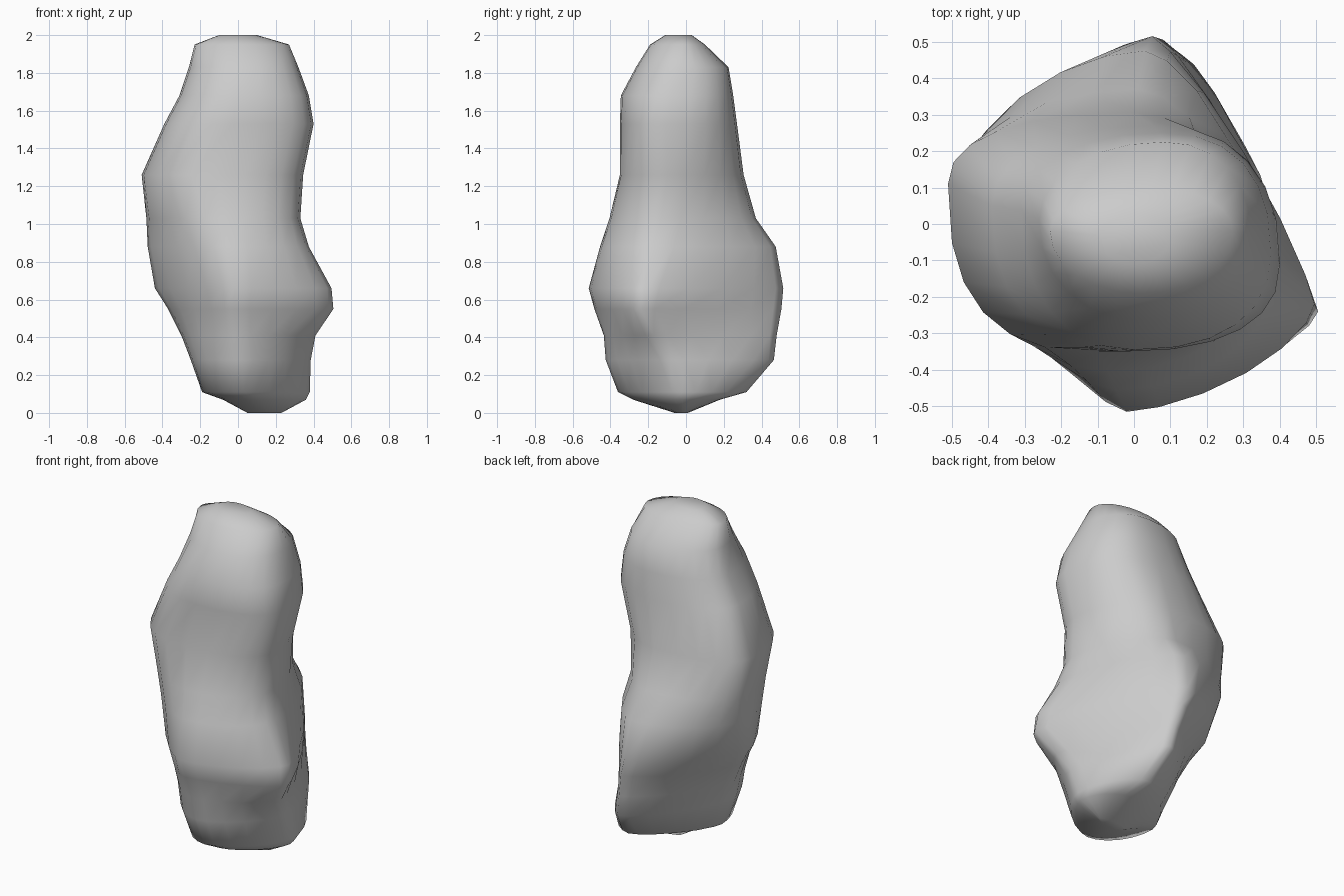
import bpy, bmesh
from math import sin, cos, pi

# Ring extents: z, min x, max x, min y, max y, then where each extreme sits:
# y of the right point, y of the left point, x of the back point, x of the front point
RINGS = [
    (0.00, 0.05, 0.23, -0.06, 0.01, -0.02, -0.02, 0.14, 0.14),
    (0.07, -0.08, 0.36, -0.28, 0.18, -0.02, -0.05, 0.17, 0.08),
    (0.11, -0.19, 0.38, -0.36, 0.32, -0.02, -0.07, 0.16, 0.03),
    (0.28, -0.25, 0.385, -0.425, 0.465, -0.08, -0.06, 0.13, 0.02),
    (0.41, -0.30, 0.41, -0.435, 0.48, -0.17, -0.03, 0.11, 0.00),
    (0.55, -0.37, 0.505, -0.485, 0.505, -0.24, 0.00, 0.08, -0.02),
    (0.66, -0.44, 0.495, -0.515, 0.515, -0.22, 0.03, 0.05, -0.02),
    (0.88, -0.478, 0.375, -0.455, 0.475, -0.18, 0.08, 0.03, -0.05),
    (1.03, -0.485, 0.33, -0.405, 0.37, -0.13, 0.11, 0.01, -0.07),
    (1.26, -0.51, 0.345, -0.35, 0.305, -0.10, 0.11, 0.00, -0.10),
    (1.53, -0.39, 0.40, -0.35, 0.27, -0.11, 0.05, 0.05, -0.03),
    (1.68, -0.31, 0.375, -0.345, 0.25, -0.08, 0.04, 0.07, 0.00),
    (1.83, -0.26, 0.32, -0.265, 0.225, -0.03, 0.01, 0.08, 0.03),
    (1.95, -0.23, 0.27, -0.19, 0.10, -0.02, -0.02, 0.05, 0.02),
    (2.00, -0.10, 0.10, -0.11, 0.03, -0.03, -0.03, 0.00, 0.00),
]
# Corner fullness at key heights: z, back right, back left, front left, front right
FULL = [(0.0, 2.0, 1.4, 2.0, 1.5), (0.3, 1.3, 1.35, 1.8, 1.5),
        (0.6, 1.12, 1.35, 1.3, 1.45), (0.9, 1.6, 1.8, 1.6, 1.9),
        (1.25, 1.9, 2.3, 2.6, 2.3), (1.6, 2.5, 2.1, 2.3, 2.4),
        (2.0, 2.0, 2.0, 2.0, 2.0)]
PER_QUARTER = 6


def fullness(z, quarter):
    for a, b in zip(FULL, FULL[1:]):
        if z <= b[0]:
            t = (z - a[0]) / (b[0] - a[0])
            return a[quarter + 1] * (1 - t) + b[quarter + 1] * t


def ring_points(z, x0, x1, y0, y1, ye, yw, xn, xs):
    east, west, north, south = (x1, ye), (x0, yw), (xn, y1), (xs, y0)
    corners = [(east, north), (west, north), (west, south), (east, south)]
    pts = []
    for q, (side, end) in enumerate(corners):
        cx, cy = end[0], side[1]
        e = 2 / fullness(z, q)
        for i in range(PER_QUARTER):
            a = (q + i / PER_QUARTER) * pi / 2
            c, s = abs(cos(a)), abs(sin(a))
            pts.append((cx + (side[0] - cx) * c ** e,
                        cy + (end[1] - cy) * s ** e, z))
    return pts


# Boulder: stacked rings joined into one skin and closed at both ends
bm = bmesh.new()
loops = [[bm.verts.new(p) for p in ring_points(*r)] for r in RINGS]
n = len(loops[0])
for lo, hi in zip(loops, loops[1:]):
    for i in range(n):
        j = (i + 1) % n
        bm.faces.new((lo[i], lo[j], hi[j], hi[i]))
bm.faces.new(loops[0][::-1])
bm.faces.new(loops[-1])
bmesh.ops.recalc_face_normals(bm, faces=bm.faces)
for f in bm.faces:
    f.smooth = True
mesh = bpy.data.meshes.new("boulder")
bm.to_mesh(mesh)
bm.free()
boulder = bpy.data.objects.new("boulder", mesh)
bpy.context.collection.objects.link(boulder)
